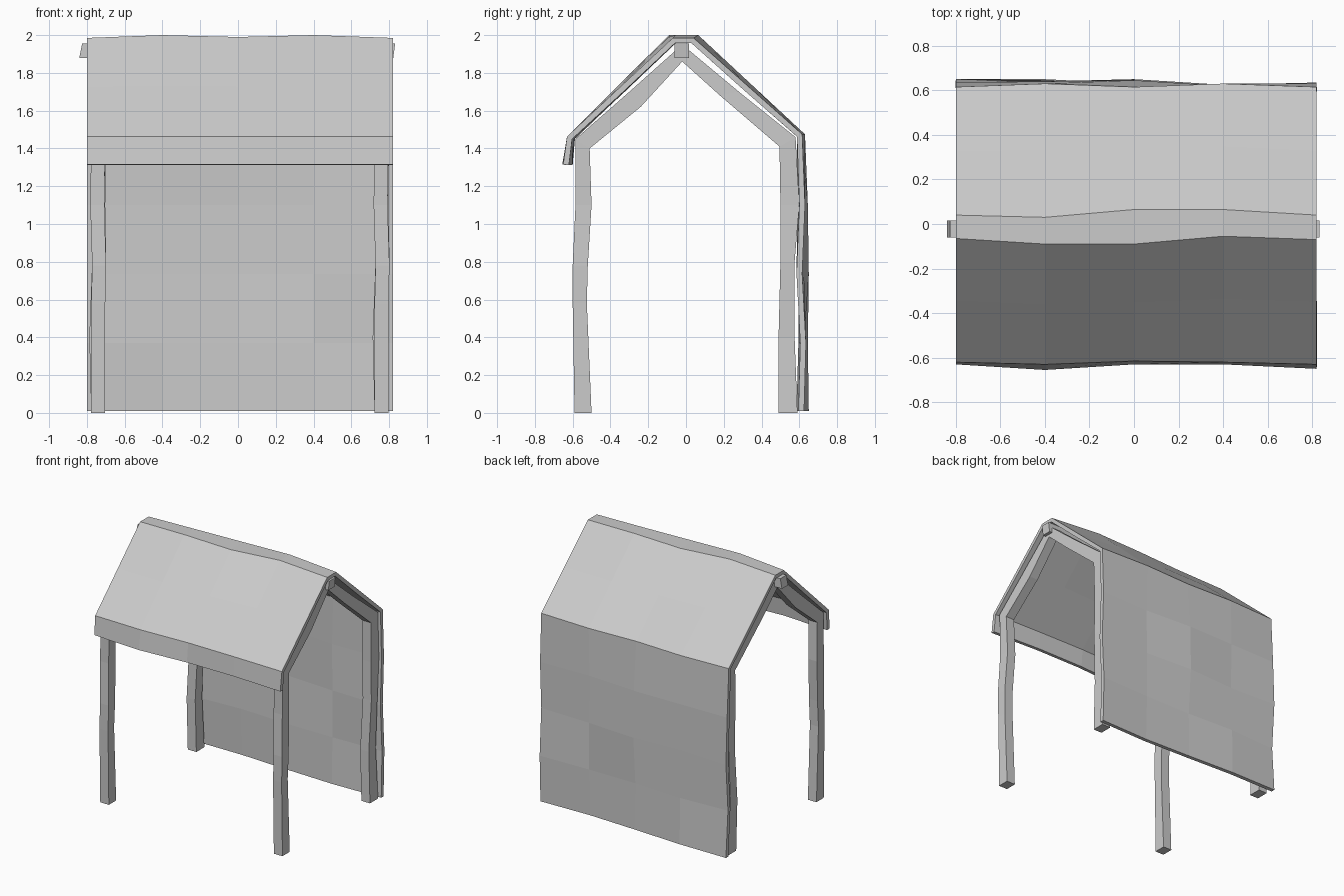
import bpy
import bmesh

cube = bpy.data.objects.get("Cube")
if cube:
    bpy.data.objects.remove(cube, do_unlink=True)

grey = bpy.data.materials.new("plain_grey")
grey.use_nodes = True
grey.diffuse_color = (0.6, 0.6, 0.6, 1)
grey.node_tree.nodes["Principled BSDF"].inputs["Base Color"].default_value = (0.6, 0.6, 0.6, 1)


def loft(name, rows, closed):
    """Skin rows of points; closed rows become capped solid beams."""
    bm = bmesh.new()
    grid = [[bm.verts.new(p) for p in row] for row in rows]
    count = len(rows[0])
    for a, b in zip(grid, grid[1:]):
        for i in range(count if closed else count - 1):
            k = (i + 1) % count
            bm.faces.new((a[i], a[k], b[k], b[i]))
    if closed:
        bm.faces.new(grid[0])
        bm.faces.new(grid[-1])
        bmesh.ops.recalc_face_normals(bm, faces=bm.faces)
    mesh = bpy.data.meshes.new(name)
    bm.to_mesh(mesh)
    bm.free()
    mesh.materials.append(grey)
    obj = bpy.data.objects.new(name, mesh)
    bpy.context.collection.objects.link(obj)
    return obj


# Cover: front flap, roof slopes and back wall as one sagging sheet
columns = (-0.80, -0.40, 0.0, 0.40, 0.82)


def row(ys, zs):
    if isinstance(zs, float):
        zs = [zs] * len(columns)
    return list(zip(columns, ys, zs))


def between(a, b, t=0.5):
    return [tuple(p + (q - p) * t for p, q in zip(u, v)) for u, v in zip(a, b)]


flap = row((-0.63, -0.655, -0.63, -0.63, -0.65), 1.315)
front_eave = row((-0.62, -0.63, -0.615, -0.62, -0.63), 1.463)
ridge_z = (1.985, 2.0, 1.99, 2.0, 1.985)
front_ridge = row((-0.065, -0.09, -0.09, -0.055, -0.07), ridge_z)
back_ridge = row((0.04, 0.03, 0.065, 0.065, 0.04), ridge_z)
back_eave = row((0.615, 0.63, 0.615, 0.63, 0.615), 1.475)
wall = [
    row((0.635, 0.64, 0.645, 0.62, 0.63), 1.10),
    row((0.65, 0.63, 0.65, 0.625, 0.615), 0.735),
    row((0.625, 0.645, 0.625, 0.625, 0.635), 0.37),
    row((0.65, 0.65, 0.63, 0.615, 0.625), 0.01),
]
cover = loft("cloth_cover", [flap, front_eave, between(front_eave, front_ridge),
                             front_ridge, back_ridge, between(back_ridge, back_eave),
                             back_eave] + wall, False)
thick = cover.modifiers.new("thickness", "SOLIDIFY")
thick.thickness = 0.03
thick.offset = -1

# End frames: (outer y, z, inner y, z, sideways bend) along the arch
front_leg = [(-0.59, 0.0, -0.50, 0.0, 0.0), (-0.60, 0.58, -0.525, 0.58, 0.0),
             (-0.60, 0.78, -0.52, 0.78, 0.005), (-0.585, 1.10, -0.50, 1.10, -0.005),
             (-0.585, 1.45, -0.51, 1.40, 0.0)]
apex = (-0.02, 1.95, -0.02, 1.86, 0.0)
front_slope = [front_leg[-1], (-0.30, 1.70, -0.24, 1.62, 0.0), apex]
back_leg = [(0.59, 0.0, 0.49, 0.0, 0.0), (0.575, 0.40, 0.49, 0.40, -0.01),
            (0.575, 0.80, 0.50, 0.80, 0.005), (0.60, 1.10, 0.50, 1.10, 0.0),
            (0.58, 1.46, 0.495, 1.41, 0.005)]
back_slope = [back_leg[-1], (0.28, 1.70, 0.18, 1.68, 0.0), apex]

for side, x in (("right", -0.74), ("left", 0.76)):
    for part, path in (("front_post", front_leg), ("front_rafter", front_slope),
                       ("back_post", back_leg), ("back_rafter", back_slope)):
        rings = []
        for oy, oz, iy, iz, bend in path:
            a, b = x + bend - 0.037, x + bend + 0.037
            rings.append([(a, oy, oz), (b, oy, oz), (b, iy, iz), (a, iy, iz)])
        loft(f"{side}_{part}", rings, True)

# Ridge pole poking out at both ends
rings = []
for top, bottom in ((-0.825, -0.84), (0.832, 0.822)):
    rings.append([(top, -0.06, 1.955), (top, 0.015, 1.955),
                  (bottom, 0.015, 1.88), (bottom, -0.06, 1.88)])
loft("ridge_pole", rings, True)
